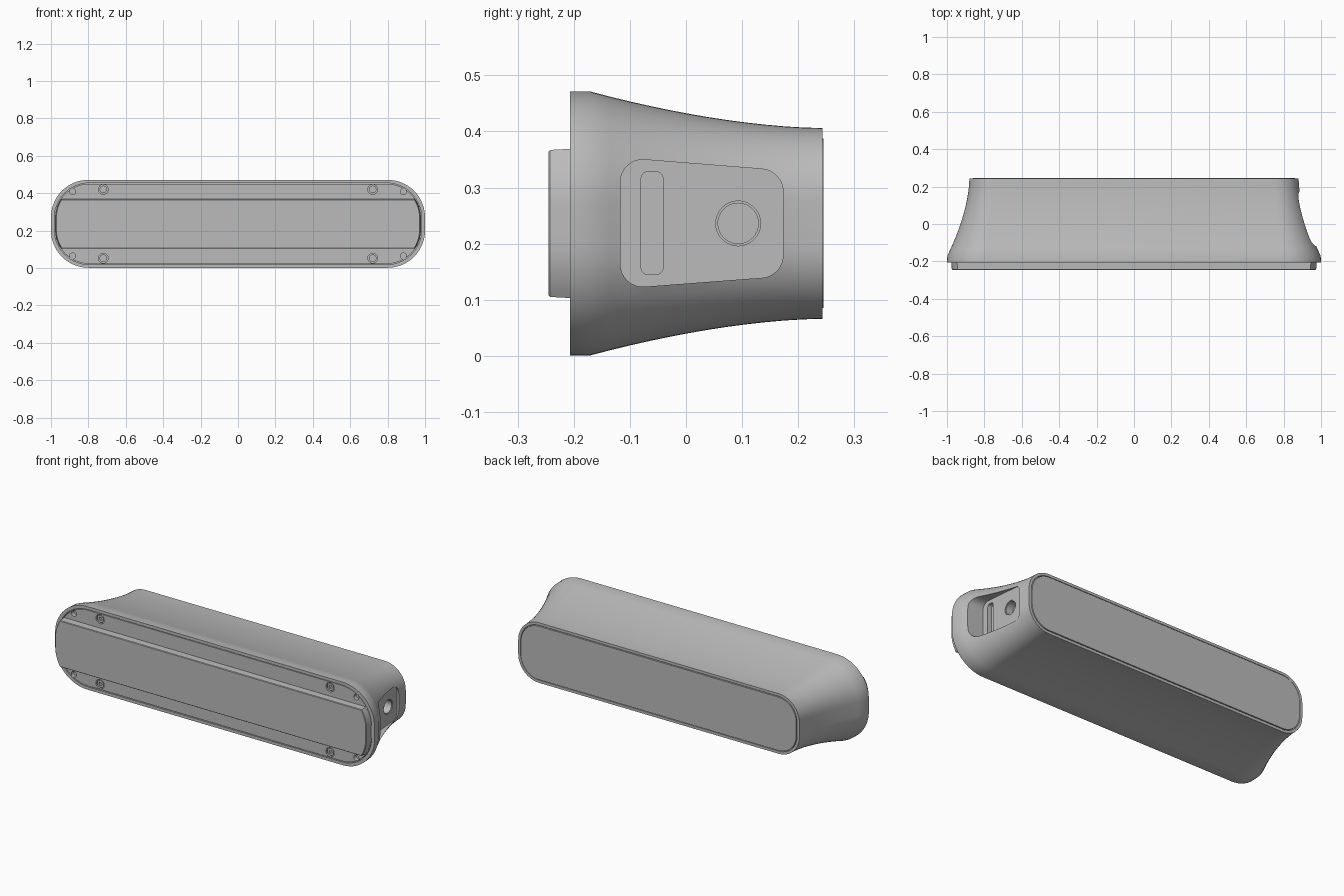
import bpy, bmesh, math
from mathutils import Vector

if "Cube" in bpy.data.objects:
    bpy.data.objects.remove(bpy.data.objects["Cube"])

MID = 0.236      # height of the centre line
FRONT = -0.207   # front rim
BACK = 0.243     # back rim

grey = bpy.data.materials.new("plain grey")
grey.use_nodes = True
grey.diffuse_color = (0.5, 0.5, 0.5, 1)
grey.node_tree.nodes["Principled BSDF"].inputs["Base Color"].default_value = (0.5, 0.5, 0.5, 1)


def fillet(corners, r, steps=14):
    """Round every corner of a 2D polygon."""
    points = []
    for i, c in enumerate(corners):
        p = Vector(c)
        a = (Vector(corners[i - 1]) - p).normalized()
        b = (Vector(corners[(i + 1) % len(corners)]) - p).normalized()
        half = math.acos(a.dot(b)) / 2
        centre = p + (a + b).normalized() * r / math.sin(half)
        start = p + a * r / math.tan(half) - centre
        end = p + b * r / math.tan(half) - centre
        a0 = math.atan2(start.y, start.x)
        turn = math.atan2(end.y, end.x) - a0
        turn = (turn + math.pi) % (2 * math.pi) - math.pi
        for k in range(steps + 1):
            t = a0 + turn * k / steps
            points.append((centre.x + r * math.cos(t), centre.y + r * math.sin(t)))
    return points


def oblong(w, h, r):
    return fillet([(-w, -h), (w, -h), (w, h), (-w, h)], r)


def circle(u, v, r, n=32):
    return [(u + r * math.cos(2 * math.pi * k / n), v + r * math.sin(2 * math.pi * k / n))
            for k in range(n)]


def at_y(outline, y):
    return [(x, y, MID + z) for x, z in outline]


def at_x(outline, x):
    return [(x, y, z) for y, z in outline]


def loft(name, rings):
    """Skin a chain of equal rings and cap both ends."""
    bm = bmesh.new()
    loops = [[bm.verts.new(p) for p in ring] for ring in rings]
    n = len(loops[0])
    for lo, hi in zip(loops, loops[1:]):
        for k in range(n):
            bm.faces.new((lo[k], lo[(k + 1) % n], hi[(k + 1) % n], hi[k]))
    bm.faces.new(loops[0][::-1])
    bm.faces.new(loops[-1])
    bmesh.ops.recalc_face_normals(bm, faces=bm.faces)
    mesh = bpy.data.meshes.new(name)
    bm.to_mesh(mesh)
    bm.free()
    mesh.materials.append(grey)
    ob = bpy.data.objects.new(name, mesh)
    bpy.context.collection.objects.link(ob)
    return ob


def activate(ob):
    bpy.ops.object.select_all(action='DESELECT')
    ob.select_set(True)
    bpy.context.view_layer.objects.active = ob


def cut(ob, cutter):
    mod = ob.modifiers.new("cut", 'BOOLEAN')
    mod.operation, mod.solver, mod.object = 'DIFFERENCE', 'EXACT', cutter
    activate(ob)
    bpy.ops.object.modifier_apply(modifier=mod.name)
    bpy.data.objects.remove(cutter)


def smooth(ob):
    activate(ob)
    bpy.ops.object.shade_smooth_by_angle(angle=math.radians(30))


# Flared housing, with a shallow seat at each end for the panels
rings = [at_y(oblong(0.982, 0.218, 0.188), -0.18),
         at_y(oblong(0.982, 0.218, 0.188), FRONT),
         at_y(oblong(1.0, 0.235, 0.2), FRONT)]
STEPS = 12
for i in range(STEPS + 1):
    t = i / STEPS
    flare = (1 - t) ** 1.7
    rings.append(at_y(oblong(0.88 + 0.118 * flare, 0.17 + 0.065 * flare, 0.13 + 0.07 * flare),
                      -0.17 + t * (BACK + 0.17)))
rings += [at_y(oblong(0.865, 0.155, 0.115), BACK),
          at_y(oblong(0.865, 0.155, 0.115), BACK - 0.012)]
housing = loft("housing", rings)

# Socket recess in the left end, with a slot and a round socket in its floor
FLOOR = 0.875
pocket = fillet([(-0.117, 0.12), (0.173, 0.142), (0.173, 0.33), (-0.117, 0.353)], 0.04, 8)
slot = fillet([(-0.08, 0.145), (-0.041, 0.145), (-0.041, 0.328), (-0.08, 0.328)], 0.012, 5)
socket = circle(0.093, MID, 0.04)
for outline, depth in ((pocket, 0), (slot, 0.025), (socket, 0.05)):
    cut(housing, loft("cutter", [at_x(outline, FLOOR - depth), at_x(outline, 1.1)]))
smooth(housing)

inner = circle(0.093, MID, 0.036)
smooth(loft("socket_sleeve", [at_x(socket, FLOOR - 0.052), at_x(socket, FLOOR - 0.004),
                              at_x(inner, FLOOR - 0.004), at_x(inner, FLOOR - 0.045)]))

# Back panel, leaving a fine seam
back = oblong(0.861, 0.151, 0.111)
smooth(loft("back_panel", [at_y(back, BACK - 0.02), at_y(back, BACK + 0.002)]))

# Front mounting plate with counterbores and corner holes
plate_outline = oblong(0.978, 0.214, 0.184)
plate = loft("mounting_plate", [at_y(plate_outline, -0.17), at_y(plate_outline, -0.205)])
for sx in (-1, 1):
    for sz in (-1, 1):
        for x, z, r, depth in ((0.72, 0.184, 0.026, 0.012), (0.884, 0.172, 0.016, 0.022)):
            hole = circle(sx * x, sz * z, r)
            cut(plate, loft("cutter", [at_y(hole, -0.205 + depth), at_y(hole, -0.3)]))
        # Screw head with a hexagonal drive
        cx, cz = sx * 0.72, sz * 0.184
        head, drive = circle(cx, cz, 0.02, 24), circle(cx, cz, 0.01, 24)
        hexagon = [(cx + (x - cx) * f, cz + (z - cz) * f) for k, (x, z) in enumerate(drive)
                   for f in [0.866 / math.cos(math.radians(k % 4 * 15 - 30))]]
        smooth(loft("screw", [at_y(head, -0.19), at_y(head, -0.202),
                              at_y(hexagon, -0.202), at_y(hexagon, -0.196)]))
smooth(plate)


# Raised central rail whose ends follow the plate's rounding
def rail_outline(w, h, r=0.184, n=20):
    zs = [-h + 2 * h * k / n for k in range(n + 1)]
    edge = [(w - r + math.sqrt(r * r - max(0, abs(z) - 0.03) ** 2), z) for z in zs]
    return edge + [(-x, -z) for x, z in edge]


smooth(loft("front_rail", [at_y(rail_outline(0.978, 0.133), -0.19),
                           at_y(rail_outline(0.977, 0.133), -0.205),
                           at_y(rail_outline(0.974, 0.131), -0.242),
                           at_y(rail_outline(0.971, 0.128), -0.245)]))
